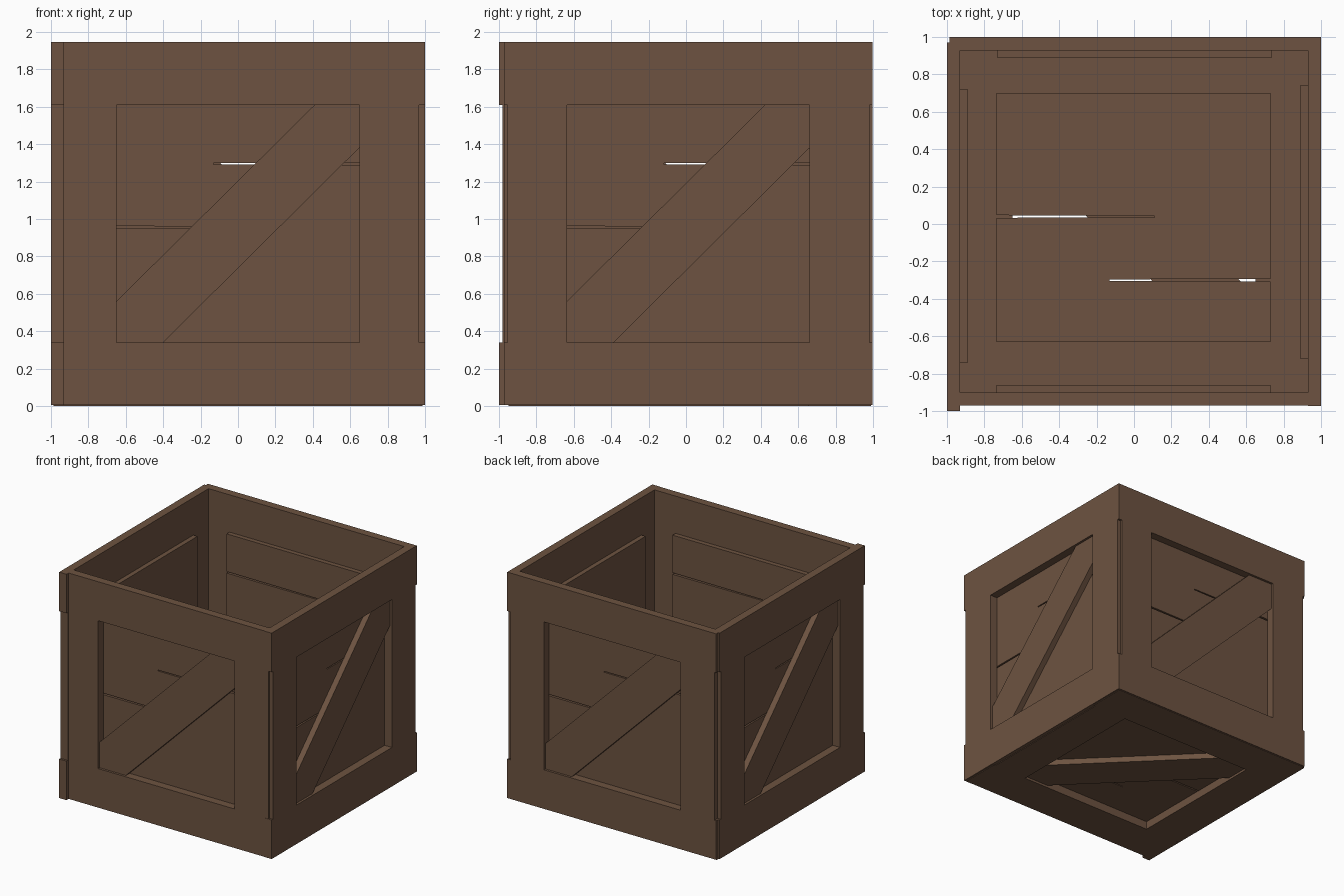
import bpy, bmesh, math
from mathutils import Matrix

if "Cube" in bpy.data.objects:
    bpy.data.objects.remove(bpy.data.objects["Cube"])

wood = bpy.data.materials.new("brown wood")
wood.diffuse_color = (0.153, 0.086, 0.052, 1)
wood.use_nodes = True
wood.node_tree.nodes["Principled BSDF"].inputs["Base Color"].default_value = wood.diffuse_color


def slab(name, polys, d0, d1, mat):
    """Extrude flat polygons, drawn in panel (x, z), from depth d0 to d1."""
    bm = bmesh.new()
    verts = {}

    def v(p):
        if p not in verts:
            verts[p] = bm.verts.new((p[0], d0, p[1]))
        return verts[p]

    faces = [bm.faces.new([v(p) for p in poly]) for poly in polys]
    ext = bmesh.ops.extrude_face_region(bm, geom=faces, use_keep_orig=True)
    moved = [g for g in ext["geom"] if isinstance(g, bmesh.types.BMVert)]
    bmesh.ops.translate(bm, verts=moved, vec=(0, d1 - d0, 0))
    bmesh.ops.recalc_face_normals(bm, faces=bm.faces)
    bm.transform(mat)
    me = bpy.data.meshes.new(name)
    bm.to_mesh(me)
    bm.free()
    me.materials.append(wood)
    ob = bpy.data.objects.new(name, me)
    bpy.context.collection.objects.link(ob)
    return ob


# Panel outlines: frame cells (rails slightly longer than stiles)
XS = [-0.985, -0.968, -0.65, 0.648, 0.968, 0.985]
ZS = [0.005, 0.34, 1.61, 1.945]
frame = []
for j in range(3):
    for i in range(5):
        if j == 1 and i not in (1, 3):
            continue
        frame.append([(XS[i], ZS[j]), (XS[i + 1], ZS[j]),
                      (XS[i + 1], ZS[j + 1]), (XS[i], ZS[j + 1])])

# Diagonal brace, clipped to the frame opening
brace = [[(-0.65, 0.34), (-0.40, 0.34), (0.648, 1.38),
          (0.648, 1.61), (0.41, 1.61), (-0.65, 0.56)]]

# Backing boards with two partial gaps between planks
boards = [[(-0.735, 0.295), (0.73, 0.295), (0.73, 1.288), (-0.13, 1.291),
           (-0.13, 1.299), (0.73, 1.302), (0.73, 1.625), (-0.735, 1.625),
           (-0.735, 0.962), (0.11, 0.959), (0.11, 0.951), (-0.735, 0.948)]]


def panel(name, mat):
    slab(name + "_frame", frame, 0.0, 0.07, mat)
    slab(name + "_brace", brace, 0.02, 0.07, mat)
    slab(name + "_boards", boards, 0.07, 0.11, mat)


# Four walls turned about the vertical: name, turns, distance, sideways shift
for name, turns, dist, shift in (("front", 0, 0.97, 0.0), ("right", 1, 1.0, 0.013),
                                 ("back", 2, 0.998, 0.0), ("left", 3, 1.0, 0.014)):
    m = Matrix.Rotation(turns * math.pi / 2, 4, 'Z') @ Matrix.Translation((shift, -dist, 0))
    panel(name + "_wall", m)

# Floor: the same panel laid flat
panel("floor", Matrix.Translation((0, 0.995, 0)) @ Matrix.Rotation(math.pi / 2, 4, 'X'))
